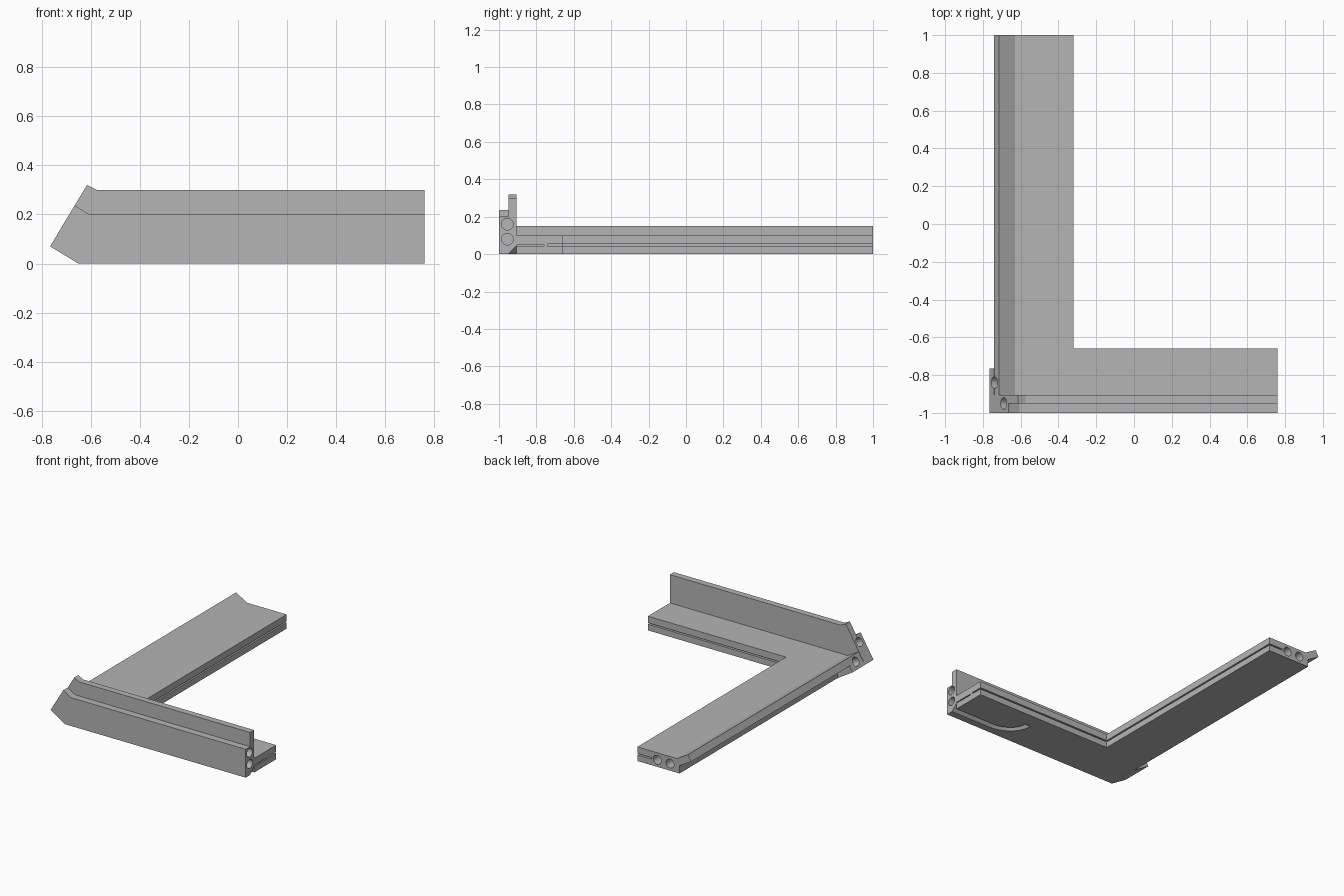
import bpy, bmesh, math
from mathutils import Vector

cube = bpy.data.objects.get("Cube")
if cube:
    bpy.data.objects.remove(cube, do_unlink=True)

GREY = (0.46, 0.46, 0.46, 1)
mat = bpy.data.materials.new("plain grey")
mat.use_nodes = True
mat.diffuse_color = GREY
mat.node_tree.nodes["Principled BSDF"].inputs["Base Color"].default_value = GREY


def finish(name, bm):
    bmesh.ops.recalc_face_normals(bm, faces=bm.faces)
    mesh = bpy.data.meshes.new(name)
    bm.to_mesh(mesh)
    bm.free()
    obj = bpy.data.objects.new(name, mesh)
    bpy.context.collection.objects.link(obj)
    mesh.materials.append(mat)
    return obj


def prism(name, outline, y0, y1):
    """Extrude an x-z outline along y."""
    bm = bmesh.new()
    face = bm.faces.new([bm.verts.new((x, y0, z)) for x, z in outline])
    ext = bmesh.ops.extrude_face_region(bm, geom=[face])
    moved = [v for v in ext["geom"] if isinstance(v, bmesh.types.BMVert)]
    bmesh.ops.translate(bm, verts=moved, vec=(0, y1 - y0, 0))
    return finish(name, bm)


def box(name, x0, x1, y0, y1, z0, z1):
    return prism(name, [(x0, z0), (x1, z0), (x1, z1), (x0, z1)], y0, y1)


def drill(name, centre, axis, depth):
    """Round cutter centred on a surface point."""
    bm = bmesh.new()
    bmesh.ops.create_cone(bm, cap_ends=True, segments=32, radius1=0.031,
                          radius2=0.031, depth=depth * 2)
    axis = Vector(axis)
    bmesh.ops.rotate(bm, verts=bm.verts, matrix=axis.to_track_quat("Z", "Y").to_matrix())
    bmesh.ops.translate(bm, verts=bm.verts, vec=centre)
    return finish(name, bm)


def cut(obj, cutters):
    for c in cutters:
        mod = obj.modifiers.new("cut", "BOOLEAN")
        mod.operation = "DIFFERENCE"
        mod.solver = "EXACT"
        mod.object = c
    bpy.context.view_layer.update()
    graph = bpy.context.evaluated_depsgraph_get()
    mesh = bpy.data.meshes.new_from_object(obj.evaluated_get(graph))
    obj.modifiers.clear()
    obj.data = mesh


def curved_groove():
    """Wedge swept straight along the front rail, then round into the plate."""
    bm = bmesh.new()
    cx, cy, rx, ry, w = 0.45, -0.77, 0.21, 0.18, 0.045
    path = [((0.8, cy - ry), (0.8, cy - ry + w))]
    for i in range(13):
        a = math.radians(90 * i / 12)
        s, c = math.sin(a), math.cos(a)
        path.append(((cx - rx * s, cy - ry * c),
                     (cx - (rx - w) * s, cy - (ry - w) * c)))
    rings = []
    for o, i in path:
        rings.append([bm.verts.new(p) for p in
                      ((*o, -0.01), (*o, 0), (*i, 0.045), (*i, -0.01))])
    for a, b in zip(rings, rings[1:]):
        for k in range(4):
            n = (k + 1) % 4
            bm.faces.new((a[k], a[n], b[n], b[k]))
    bm.faces.new(rings[0])
    bm.faces.new(rings[-1])
    bmesh.ops.triangulate(bm, faces=bm.faces)
    return finish("groove_cutter", bm)


# Cutters: end bores, angled bores, slits and groove
slant = (-0.866, 0, 0.5)
front_bores = [drill("front_bore", (0.76, -0.955, z), (1, 0, 0), 0.15) for z in (0.08, 0.16)]
side_bores = [drill("side_bore", (x, 1, 0.05), (0, 1, 0), 0.15) for x in (-0.475, -0.575)]
upper_bore = drill("upper_bore", (-0.69, -0.95, 0.195), slant, 0.1)
lower_bore = drill("lower_bore", (-0.74, -0.84, 0.112), slant, 0.1)
side_slit = box("side_slit", -0.43, -0.3, -0.66, 1.1, 0.043, 0.053)
front_slit = box("front_slit", -0.32, 0.8, -0.74, -0.6, 0.043, 0.053)
end_slit = box("end_slit", 0.45, 0.8, -0.906, -0.76, 0.043, 0.05)
groove = curved_groove()

# Side rail with its raised, tilted lip
side_rail = prism("side_rail", [(-0.32, 0), (-0.32, 0.1), (-0.63, 0.1), (-0.715, 0.15),
                                (-0.74, 0.107), (-0.65, 0.055), (-0.65, 0)], -0.905, 1)
cut(side_rail, side_bores + [side_slit, lower_bore])

# Thicker block under the lip at the corner
corner_block = prism("corner_block", [(-0.765, 0.07), (-0.74, 0.11), (-0.65, 0.058),
                                      (-0.65, 0)], -0.905, -0.765)
cut(corner_block, [lower_bore])

# Flat plate of the front rail
front_plate = box("front_plate", -0.32, 0.76, -0.905, -0.66, 0, 0.1)
cut(front_plate, [front_slit, end_slit, groove])


# Stepped upright flange, slanted at the corner end
def flange(name, peak, shoulder, y0, y1):
    return prism(name, [(-0.765, 0.07), peak, shoulder, (0.76, shoulder[1]),
                        (0.76, 0), (-0.65, 0)], y0, y1)


inner_flange = flange("inner_flange", (-0.615, 0.32), (-0.575, 0.3), -0.95, -0.905)
outer_flange = flange("outer_flange", (-0.665, 0.237), (-0.605, 0.2), -1, -0.95)
cut(inner_flange, front_bores + [upper_bore, groove])
cut(outer_flange, front_bores + [upper_bore])

for c in front_bores + side_bores + [upper_bore, lower_bore, side_slit, front_slit, end_slit, groove]:
    bpy.data.objects.remove(c, do_unlink=True)
